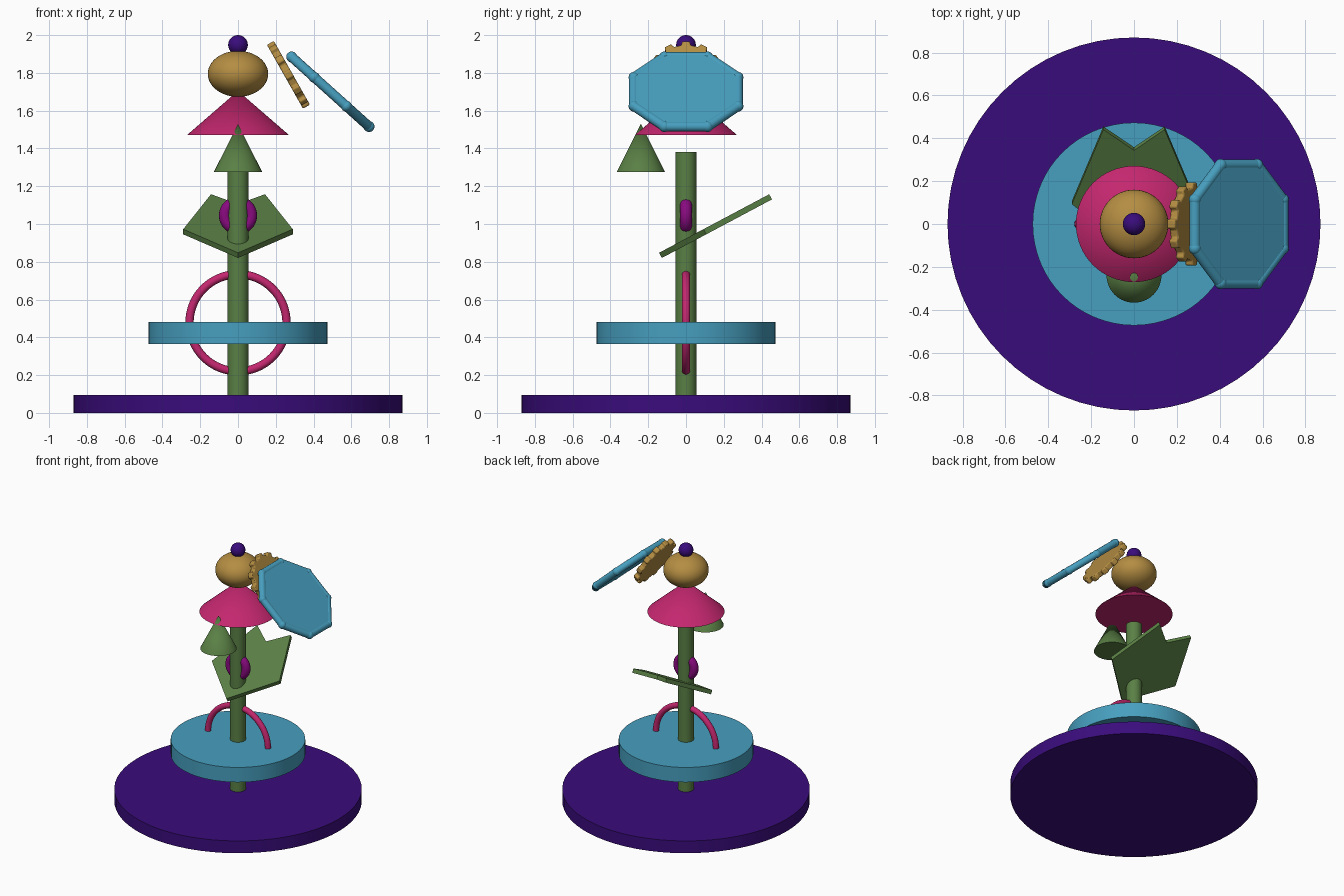
import bpy, bmesh
from math import radians, sin, cos, pi
from mathutils import Matrix, Vector

cube = bpy.data.objects.get("Cube")
if cube:
    bpy.data.objects.remove(cube, do_unlink=True)


def material(name, hex_code):
    def channel(i):
        c = int(hex_code[i:i + 2], 16) / 255
        return c / 12.92 if c < 0.04 else ((c + 0.055) / 1.055) ** 2.4
    colour = (channel(0), channel(2), channel(4), 1)
    m = bpy.data.materials.new(name)
    m.use_nodes = True
    m.diffuse_color = colour
    m.node_tree.nodes["Principled BSDF"].inputs["Base Color"].default_value = colour
    return m


purple = material("deep purple", "3A0C7C")
blue = material("sky blue", "479FBF")
pink = material("rose pink", "C4276F")
green = material("leaf green", "5A8045")
gold = material("old gold", "B48D42")
magenta = material("magenta", "8A0A80")


def finish(name, mat, smooth=True):
    obj = bpy.context.object
    obj.name = name
    obj.data.materials.append(mat)
    if smooth:
        bpy.ops.object.shade_smooth_by_angle(angle=radians(35))
    return obj


def cylinder(name, mat, radius, low, high):
    bpy.ops.mesh.primitive_cylinder_add(vertices=64, radius=radius, depth=high - low,
                                        location=(0, 0, (low + high) / 2))
    return finish(name, mat)


def cone(name, mat, radius, low, high, y=0):
    bpy.ops.mesh.primitive_cone_add(vertices=64, radius1=radius, depth=high - low,
                                    location=(0, y, (low + high) / 2))
    return finish(name, mat)


def ball(name, mat, radius, z, squash=1):
    bpy.ops.mesh.primitive_uv_sphere_add(segments=48, ring_count=24, radius=radius,
                                         location=(0, 0, z))
    bpy.context.object.scale.z = squash
    return finish(name, mat)


def ring(name, mat, major, minor, z):
    bpy.ops.mesh.primitive_torus_add(major_segments=64, minor_segments=16, major_radius=major,
                                     minor_radius=minor, location=(0, 0, z),
                                     rotation=(pi / 2, 0, 0))
    return finish(name, mat)


def add_prism(bm, outline, thickness):
    face = bm.faces.new([bm.verts.new((x, y, -thickness / 2)) for x, y in outline])
    top = bmesh.ops.extrude_face_region(bm, geom=[face])["geom"]
    bmesh.ops.translate(bm, vec=(0, 0, thickness),
                        verts=[v for v in top if isinstance(v, bmesh.types.BMVert)])
    bmesh.ops.recalc_face_normals(bm, faces=bm.faces)


def place(name, mat, bm, location, rotation, smooth):
    mesh = bpy.data.meshes.new(name)
    bm.to_mesh(mesh)
    bm.free()
    obj = bpy.data.objects.new(name, mesh)
    obj.location, obj.rotation_euler = location, rotation
    bpy.context.collection.objects.link(obj)
    bpy.ops.object.select_all(action="DESELECT")
    obj.select_set(True)
    bpy.context.view_layer.objects.active = obj
    return finish(name, mat, smooth)


def polar(radius, angle):
    return radius * cos(angle), radius * sin(angle)


# Base, shelf and central pole
cylinder("base", purple, 0.87, 0, 0.095)
cylinder("shelf_disc", blue, 0.473, 0.365, 0.48)
cylinder("pole", green, 0.055, 0.09, 1.38)

# Upright rings around the pole
ring("large_ring", pink, 0.257, 0.022, 0.477)
ring("small_ring", magenta, 0.069, 0.032, 1.045)

# Tilted notched plate, mirrored about its centre line
half = [(0.29, 0.266), (0.143, 0.66)]
outline = [(0, 0)] + half + [(0, 0.55)] + [(-x, y) for x, y in reversed(half)]
bm = bmesh.new()
add_prism(bm, outline, 0.031)
place("notched_plate", green, bm, (0, -0.135, 0.834), (radians(28), 0, 0), False)

# Cones and stacked finial
cone("front_cone", green, 0.128, 1.275, 1.53, -0.239)
cone("skirt_cone", pink, 0.271, 1.47, 1.705)
ball("head", gold, 0.16, 1.795, 0.76)
ball("finial", purple, 0.052, 1.948)

# Tilted cog
teeth = 12
cog = []
for i in range(teeth):
    for radius, offset in ((0.172, -0.28), (0.195, -0.2), (0.195, 0.2), (0.172, 0.28)):
        cog.append(polar(radius, (i + offset) * 2 * pi / teeth))
bm = bmesh.new()
add_prism(bm, cog, 0.042)
obj = place("cog", gold, bm, (0.267, 0, 1.79), (0, radians(60.5), 0), True)
bevel = obj.modifiers.new("soft_edges", "BEVEL")
bevel.width = 0.007
bevel.segments = 2

# Tilted octagonal panel with a rounded rim
corners = [Vector((*polar(0.298, (i + 0.5) * pi / 4), 0)) for i in range(8)]
bm = bmesh.new()
add_prism(bm, [(c.x, c.y) for c in corners], 0.046)
for a, b in zip(corners, corners[1:] + corners[:1]):
    turn = (b - a).to_track_quat("Z", "Y").to_matrix().to_4x4()
    bmesh.ops.create_cone(bm, cap_ends=True, segments=16, radius1=0.026, radius2=0.026,
                          depth=(b - a).length, matrix=Matrix.Translation((a + b) / 2) @ turn)
    bmesh.ops.create_uvsphere(bm, u_segments=16, v_segments=10, radius=0.029,
                              matrix=Matrix.Translation(a))
place("octagon_panel", blue, bm, (0.489, 0, 1.70), (0, radians(42), 0), True)
